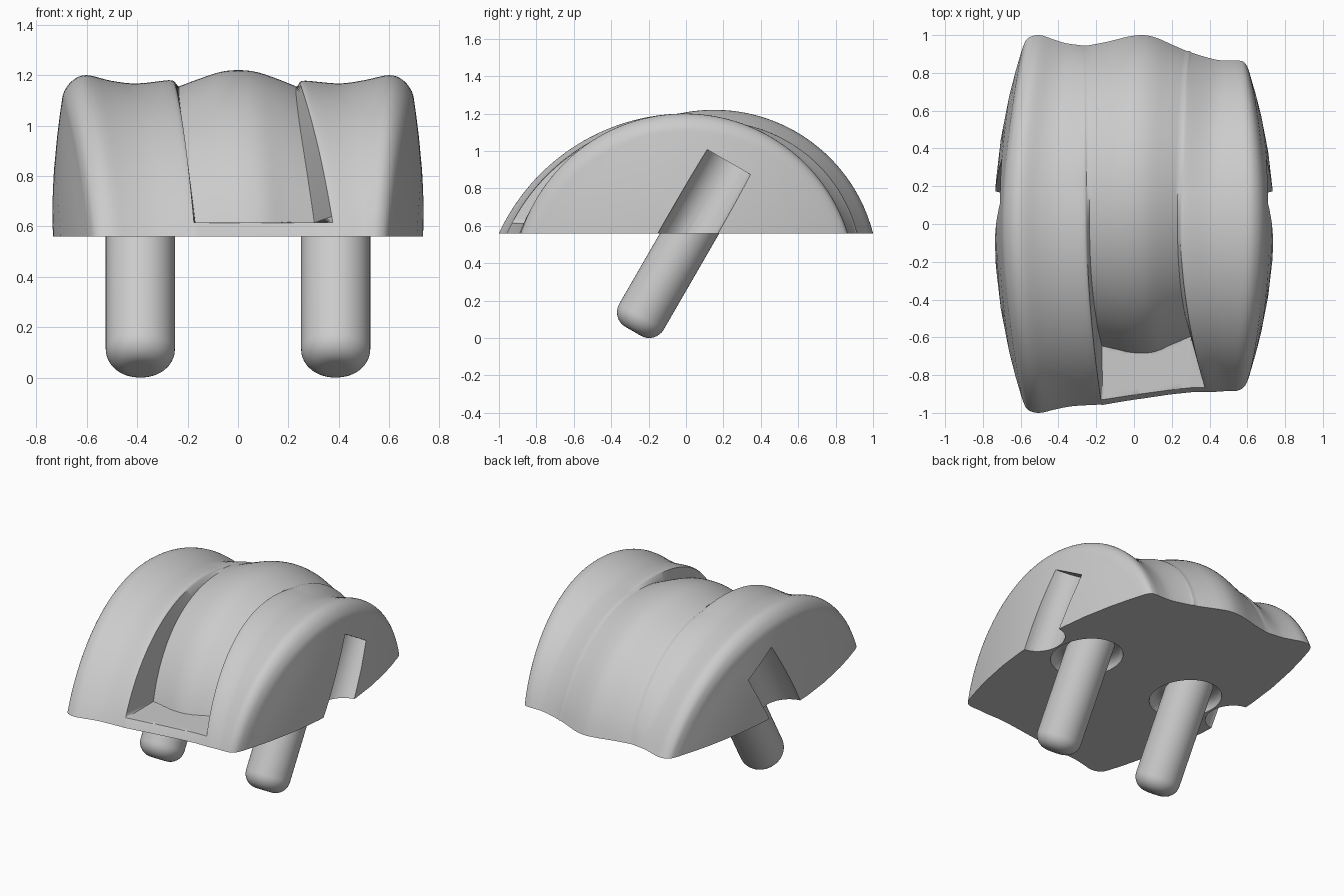
import bpy, bmesh
from math import sin, cos, pi, sqrt, radians
from mathutils import Matrix, Vector

if "Cube" in bpy.data.objects:
    bpy.data.objects.remove(bpy.data.objects["Cube"])

BASE = 0.56      # height of the flat underside
SHELF = 0.055    # thickness of the ledge at the foot of the front channel

# Columns of the domed body: x at crest, x at front, x at back, crest z, front y, back y
LEFT = [(-.70, -.60, -.60, 1.09, -.90, .90), (-.69, -.585, -.585, 1.135, -.945, .945),
        (-.655, -.56, -.56, 1.18, -.985, .985), (-.60, -.50, -.50, 1.20, -1, 1),
        (-.50, -.42, -.42, 1.177, -.982, .975), (-.40, -.33, -.36, 1.167, -.965, .957),
        (-.275, -.20, -.28, 1.180, -.957, .946), (-.25, -.17, -.26, 1.172, -.957, .945)]
MID = [(-.235, -.163, -.245, 1.155, -.665, .945), (-.15, -.09, -.14, 1.187, -.68, .965),
       (-.07, -.02, -.03, 1.213, -.695, .992), (0, .05, .05, 1.22, -.70, 1.0),
       (.07, .12, .12, 1.213, -.69, .985), (.15, .20, .20, 1.187, -.655, .95),
       (.23, .31, .28, 1.155, -.61, .915)]
RIGHT = [(.245, .385, .295, 1.172, -.89, .91), (.27, .41, .32, 1.178, -.89, .898),
         (.40, .48, .43, 1.167, -.885, .87), (.50, .52, .50, 1.18, -.885, .865),
         (.60, .555, .555, 1.20, -.88, .865), (.655, .585, .585, 1.18, -.86, .855),
         (.69, .605, .605, 1.135, -.82, .82), (.70, .62, .62, 1.09, -.77, .77)]


def smooth_columns(pts, n=4):
    """Catmull-Rom interpolation between the columns."""
    out = []
    for i in range(len(pts) - 1):
        a, b, c, d = (pts[max(0, min(len(pts) - 1, i + k))] for k in (-1, 0, 1, 2))
        for j in range(n):
            u = j / n
            out.append(tuple(.5 * (2 * q + (r - p) * u + (2 * p - 5 * q + 4 * r - s) * u * u
                                   + (3 * q - p - 3 * r + s) * u ** 3)
                             for p, q, r, s in zip(a, b, c, d)))
    return out + [pts[-1]]


def reach(col, t):
    """Distance from the body origin to the column's arc at angle t (0 front, pi back)."""
    z, yf, yb = col[3:]
    half, sag, cy = (yb - yf) / 2, z - BASE, (yb + yf) / 2
    rad = (half ** 2 + sag ** 2) / (2 * sag)
    cz = sag - rad
    dot = -cos(t) * cy + sin(t) * cz
    return dot + sqrt(max(0, dot * dot - cy * cy - cz * cz + rad * rad))


def col_x(col, t):
    end = col[1] if t < pi / 2 else col[2]
    return col[0] + (end - col[0]) * (1 - sin(t))


def lobe_reach(col, wall, edge, t):
    """Lobe arc, raised near the channel where the middle ridge overtakes it."""
    fade = max(0, 1 - abs(col[0] - wall[0]) / .25) ** 2
    return reach(col, t) + fade * max(0, reach(edge, t) - reach(wall, t))


def mid_reach(col, t):
    """Middle ridge, with the flat ledge between the lobes."""
    u = (col[0] - MID[0][0]) / (MID[-1][0] - MID[0][0])
    r = reach(col, t)
    if t < pi / 2:
        outer = reach(LEFT[-1], t) * (1 - u) + reach(RIGHT[0], t) * u
        r = max(r, min(outer, SHELF / max(sin(t), 1e-6)))
    return r


def make_object(bm, name):
    bmesh.ops.remove_doubles(bm, verts=bm.verts, dist=1e-5)
    bmesh.ops.recalc_face_normals(bm, faces=bm.faces)
    me = bpy.data.meshes.new(name)
    bm.to_mesh(me)
    bm.free()
    ob = bpy.data.objects.new(name, me)
    bpy.context.collection.objects.link(ob)
    return ob


def shade(ob, angle):
    bpy.ops.object.select_all(action='DESELECT')
    ob.select_set(True)
    bpy.context.view_layer.objects.active = ob
    bpy.ops.object.shade_smooth_by_angle(angle=radians(angle))


def revolve(name, profile, matrix, closed=False, segs=48):
    """Spin (radius, height) points around the local z axis."""
    bm = bmesh.new()
    vs = [bm.verts.new((r, 0, z)) for r, z in profile]
    es = [bm.edges.new(p) for p in zip(vs, vs[1:])]
    if closed:
        es.append(bm.edges.new((vs[-1], vs[0])))
    bmesh.ops.spin(bm, geom=vs + es, axis=(0, 0, 1), cent=(0, 0, 0), angle=2 * pi, steps=segs)
    bmesh.ops.transform(bm, matrix=matrix, verts=bm.verts)
    return make_object(bm, name)


# Domed body: side panels, lobes and middle ridge as one grid of arcs
angles = sorted([i * .013 for i in range(4)] + [.053 + .002 * i for i in range(25)]
                + [.11 + (pi - .11) * i / 64 for i in range(65)])
strips = []
for s in (0, .25, .5, .75, .9):
    strips.append(('side', LEFT[0], s))
strips += [('left', c, 1) for c in smooth_columns(LEFT)]
strips += [('mid', c, 1) for c in smooth_columns(MID)]
strips += [('right', c, 1) for c in smooth_columns(RIGHT)]
for s in (.9, .75, .5, .25, 0):
    strips.append(('side', RIGHT[-1], s))

bm = bmesh.new()
grid = []
for kind, col, s in strips:
    row = []
    for t in angles:
        x = col_x(col, t)
        if kind == 'left':
            r = lobe_reach(col, LEFT[-1], MID[0], t)
        elif kind == 'right':
            r = lobe_reach(col, RIGHT[0], MID[-1], t)
        elif kind == 'mid':
            r = mid_reach(col, t)
        else:
            r = reach(col, t) * s
            outer = .74 if x > 0 else -.74
            x = outer + (x - outer) * s * s
        row.append(bm.verts.new((x, -r * cos(t), BASE + r * sin(t))))
    grid.append(row)
for a, b in zip(grid, grid[1:]):
    for j in range(len(angles) - 1):
        bm.faces.new((a[j], b[j], b[j + 1], a[j + 1]))
    bm.faces.new((a[0], a[-1], b[-1], b[0]))
body = make_object(bm, "domed_body")

# Peg axis leans back 30 degrees
tilt = Matrix.Rotation(radians(-30), 4, 'X')
R, F, X = .1375, .09, .3875
tip = Vector((0, -.283, .036))
axis = tilt @ Vector((0, 0, 1))

cutters = []
for side in (-1, 1):
    # Side slot, parallel to the pegs
    top = Vector((side * .745, .23, .94))
    place = Matrix.Translation(top) @ tilt
    cutters.append(revolve("slot_cutter", [(0, 0), (.14, 0), (.14, -.9), (0, -.9)], place))
    # Rounded relief groove around each peg
    ring = [(.15 + .055 * cos(a * pi / 8), .055 * sin(a * pi / 8)) for a in range(16)]
    place = Matrix.Translation((side * X, .02, BASE)) @ Matrix.Diagonal((1, 1.155, 1, 1))
    cutters.append(revolve("relief_cutter", ring, place, closed=True))

for cutter in cutters:
    cutter.hide_render = True
    mod = body.modifiers.new("cut", 'BOOLEAN')
    mod.operation, mod.solver, mod.object = 'DIFFERENCE', 'EXACT', cutter
    bpy.context.view_layer.objects.active = body
    bpy.ops.object.modifier_apply(modifier=mod.name)
    bpy.data.objects.remove(cutter)
shade(body, 35)

# Pegs with rounded tips
profile = [(0, 0)] + [(R - F + F * sin(a * pi / 16), F - F * cos(a * pi / 16)) for a in range(9)]
profile += [(R, .75), (0, .75)]
for name, side in (("left_peg", -1), ("right_peg", 1)):
    place = Matrix.Translation(tip + Vector((side * X, 0, 0))) @ tilt
    shade(revolve(name, profile, place), 40)
